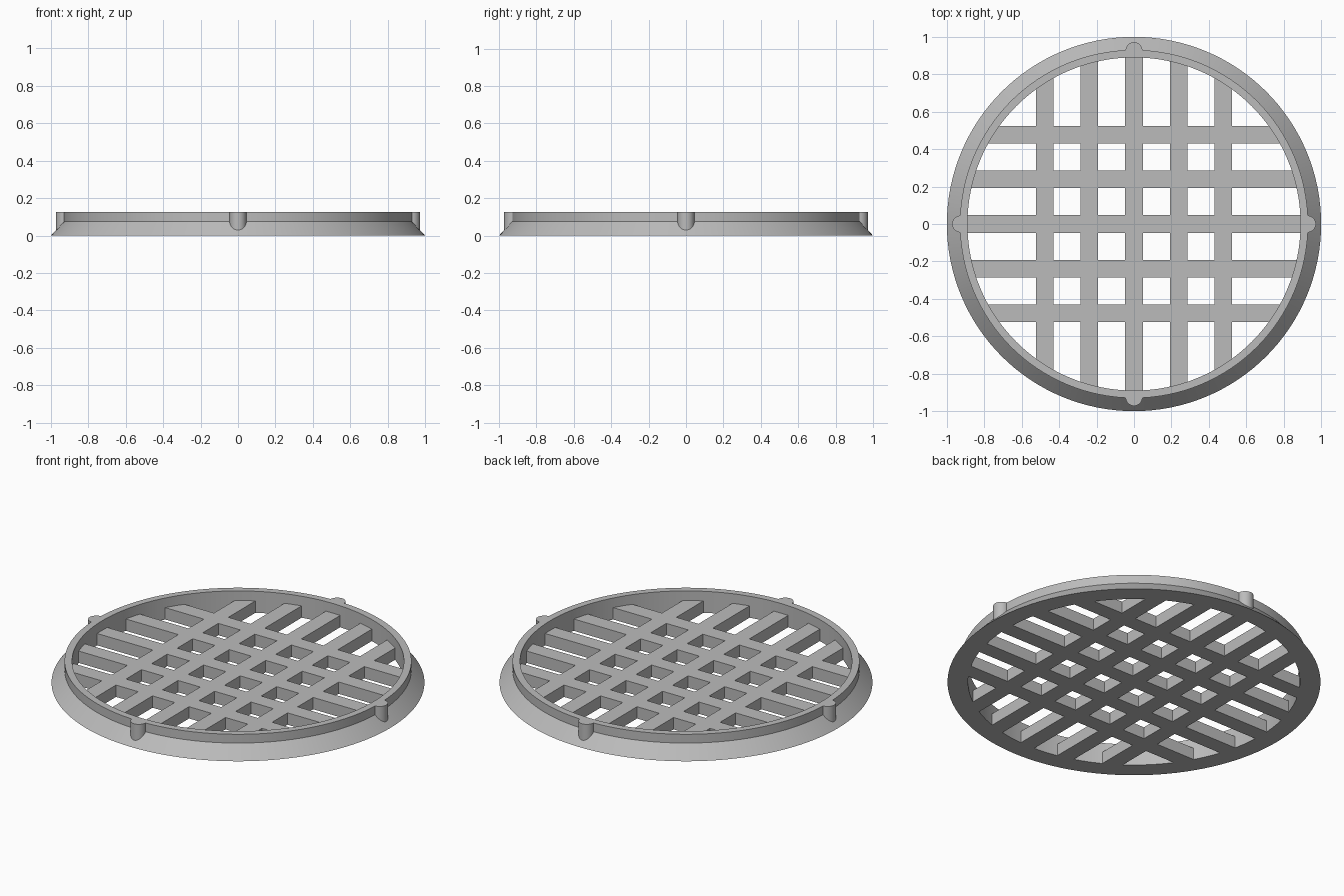
import bpy, bmesh
from math import cos, sin, pi, radians
from mathutils import Matrix, Vector

SEGMENTS = 128
INNER_R, SHOULDER_R, OUTER_R = 0.89, 0.93, 1.0
SHOULDER_Z, TOP_Z, GRILLE_Z = 0.075, 0.127, 0.07
BAR_WIDTH, BAR_PITCH = 0.094, 0.239

if "Cube" in bpy.data.objects:
    bpy.data.objects.remove(bpy.data.objects["Cube"], do_unlink=True)

grey = bpy.data.materials.new("light grey")
grey.use_nodes = True
grey.diffuse_color = (0.5, 0.5, 0.5, 1)
grey.node_tree.nodes["Principled BSDF"].inputs["Base Color"].default_value = (0.5, 0.5, 0.5, 1)


def make_object(name, bm):
    bmesh.ops.recalc_face_normals(bm, faces=bm.faces)
    mesh = bpy.data.meshes.new(name)
    bm.to_mesh(mesh)
    bm.free()
    mesh.materials.append(grey)
    obj = bpy.data.objects.new(name, mesh)
    bpy.context.collection.objects.link(obj)
    return obj


def activate(obj):
    bpy.ops.object.select_all(action="DESELECT")
    obj.select_set(True)
    bpy.context.view_layer.objects.active = obj


def smooth(obj):
    activate(obj)
    bpy.ops.object.shade_smooth_by_angle(angle=radians(30))


def prism(bm, outline, z0, z1):
    """Extrude a flat outline from z0 to z1."""
    face = bm.faces.new([bm.verts.new((x, y, z0)) for x, y in outline])
    geom = bmesh.ops.extrude_face_region(bm, geom=[face])["geom"]
    top = [v for v in geom if isinstance(v, bmesh.types.BMVert)]
    bmesh.ops.translate(bm, verts=top, vec=(0, 0, z1 - z0))


# Rim: flared foot with an upright collar, turned from a profile
profile = [(INNER_R, 0), (OUTER_R, 0), (SHOULDER_R, SHOULDER_Z),
           (SHOULDER_R, TOP_Z), (INNER_R, TOP_Z)]
bm = bmesh.new()
rings = [[bm.verts.new((r * cos(2 * pi * i / SEGMENTS), r * sin(2 * pi * i / SEGMENTS), z))
          for i in range(SEGMENTS)] for r, z in profile]
for k, ring in enumerate(rings):
    following = rings[(k + 1) % len(rings)]
    for i in range(SEGMENTS):
        j = (i + 1) % SEGMENTS
        bm.faces.new((ring[i], ring[j], following[j], following[i]))
smooth(make_object("rim", bm))

# Locating pegs: half-round uprights merging into the flared foot
peg_r, peg_centre = 0.045, 0.927
outline = [(peg_centre - 0.015, -peg_r)]
outline += [(peg_centre + peg_r * cos(a), peg_r * sin(a))
            for a in (pi * (i / 16 - 0.5) for i in range(17))]
outline += [(peg_centre - 0.015, peg_r)]
for n, side in enumerate(("left", "back", "right", "front")):
    bm = bmesh.new()
    prism(bm, outline, 0.025, TOP_Z)
    bmesh.ops.rotate(bm, verts=bm.verts, cent=Vector(), matrix=Matrix.Rotation(n * pi / 2, 3, "Z"))
    smooth(make_object(side + "_peg", bm))

# Grille: a disc with the openings between the bars cut out
bm = bmesh.new()
prism(bm, [(INNER_R * cos(2 * pi * i / SEGMENTS), INNER_R * sin(2 * pi * i / SEGMENTS))
           for i in range(SEGMENTS)], 0, GRILLE_Z)
grille = make_object("grille", bm)

half = BAR_WIDTH / 2
bars = [k * BAR_PITCH for k in range(-2, 3)]
gaps = list(zip([-1.1] + [b + half for b in bars], [b - half for b in bars] + [1.1]))
bm = bmesh.new()
for x0, x1 in gaps:
    for y0, y1 in gaps:
        prism(bm, [(x0, y0), (x1, y0), (x1, y1), (x0, y1)], -0.1, 0.2)
cutter = make_object("opening_cutter", bm)
cutter.hide_render = True

cut = grille.modifiers.new("openings", "BOOLEAN")
cut.operation = "DIFFERENCE"
cut.solver = "EXACT"
cut.object = cutter
activate(grille)
bpy.ops.object.modifier_apply(modifier=cut.name)
bpy.data.objects.remove(cutter, do_unlink=True)
smooth(grille)
